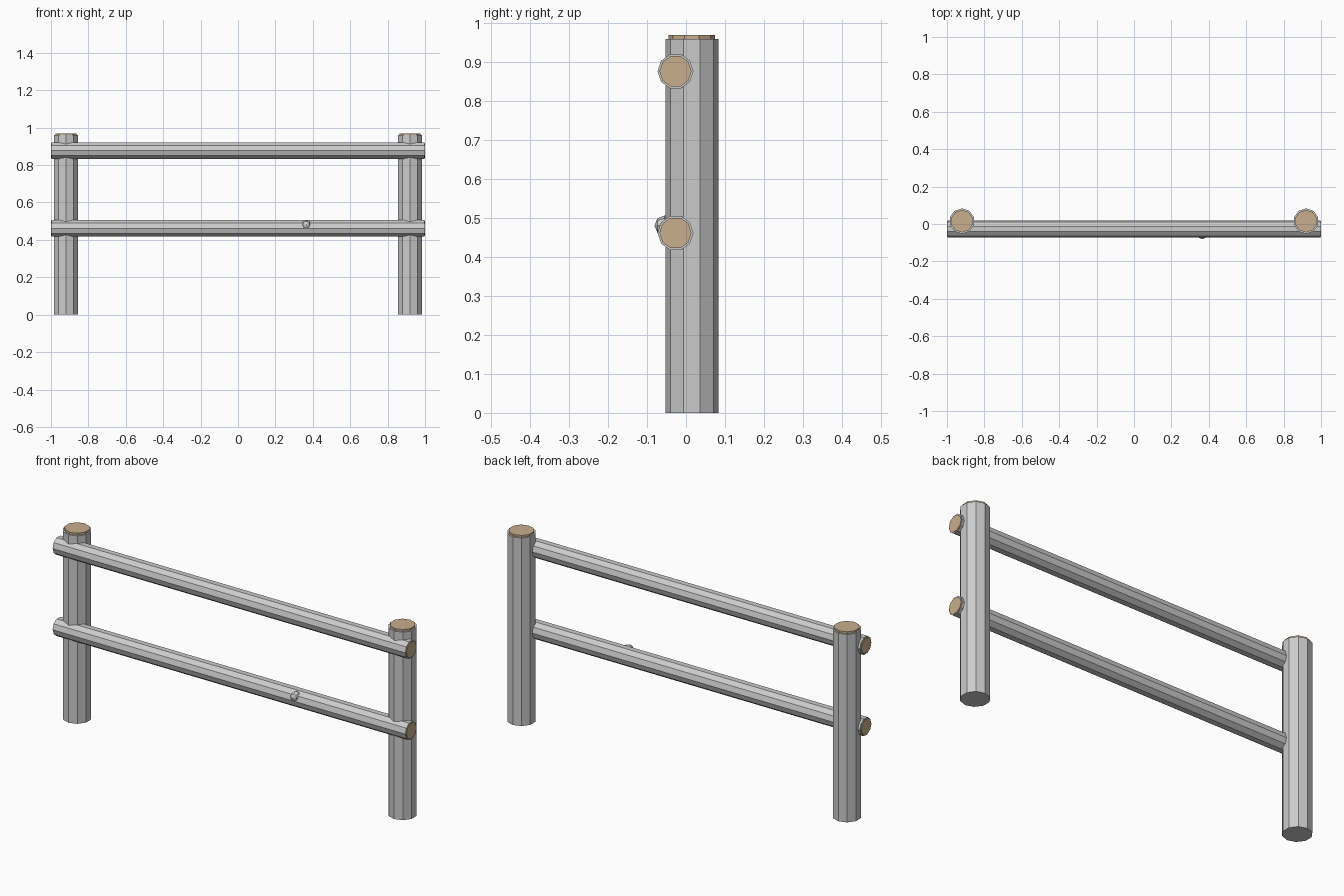
import bpy
import bmesh
from math import pi
from mathutils import Matrix, Vector

cube = bpy.data.objects.get("Cube")
if cube:
    bpy.data.objects.remove(cube, do_unlink=True)


def material(name, color):
    m = bpy.data.materials.new(name)
    m.use_nodes = True
    m.diffuse_color = color
    m.node_tree.nodes["Principled BSDF"].inputs["Base Color"].default_value = color
    return m


BARK = material("grey bark", (0.6, 0.6, 0.6, 1))
CUT_WOOD = material("cut wood", (0.58, 0.42, 0.27, 1))


def finish(name, bm, matrix):
    bmesh.ops.recalc_face_normals(bm, faces=bm.faces)
    mesh = bpy.data.meshes.new(name)
    bm.to_mesh(mesh)
    bm.free()
    mesh.materials.append(BARK)
    mesh.materials.append(CUT_WOOD)
    obj = bpy.data.objects.new(name, mesh)
    obj.matrix_world = matrix
    bpy.context.collection.objects.link(obj)
    return obj


def log(name, radius, length, inset, lip, ends, matrix):
    """Ten-sided log along local z, with a raised cut-wood disc on the given ends."""
    bm = bmesh.new()
    bmesh.ops.create_cone(bm, cap_ends=True, segments=10, radius1=radius,
                          radius2=radius, depth=length,
                          matrix=Matrix.Rotation(pi / 2, 4, "Z"))
    bm.normal_update()
    for end in ends:
        cap = max(bm.faces, key=lambda f: f.normal.z * end)
        bmesh.ops.inset_region(bm, faces=[cap], thickness=inset)
        disc = bmesh.ops.extrude_discrete_faces(bm, faces=[cap])["faces"][0]
        bmesh.ops.translate(bm, verts=disc.verts, vec=Vector((0, 0, lip * end)))
        disc.material_index = 1
        for edge in disc.edges:
            for face in edge.link_faces:
                face.material_index = 1
    return finish(name, bm, matrix)


# Upright posts, disc on the top only
for side, x in (("left", 0.92), ("right", -0.92)):
    log(side + "_post", 0.068, 0.96, 0.008, 0.01, [1],
        Matrix.Translation((x, 0.015, 0.48)) @ Matrix.Rotation(pi / 2, 4, "Z"))

# Horizontal rails, discs on both ends
for level, z in (("upper", 0.877), ("lower", 0.462)):
    log(level + "_rail", 0.046, 1.992, 0.005, 0.004, [1, -1],
        Matrix.Translation((0, -0.027, z)) @ Matrix.Rotation(pi / 2, 4, "Y")
        @ Matrix.Rotation(pi / 2, 4, "Z"))

# Branch stub on the front of the lower rail
stub = bmesh.new()
bmesh.ops.create_uvsphere(stub, u_segments=8, v_segments=4, radius=0.026)
finish("branch_stub", stub, Matrix.Translation((0.365, -0.055, 0.481))
       @ Matrix.Rotation(pi / 2, 4, "X"))
